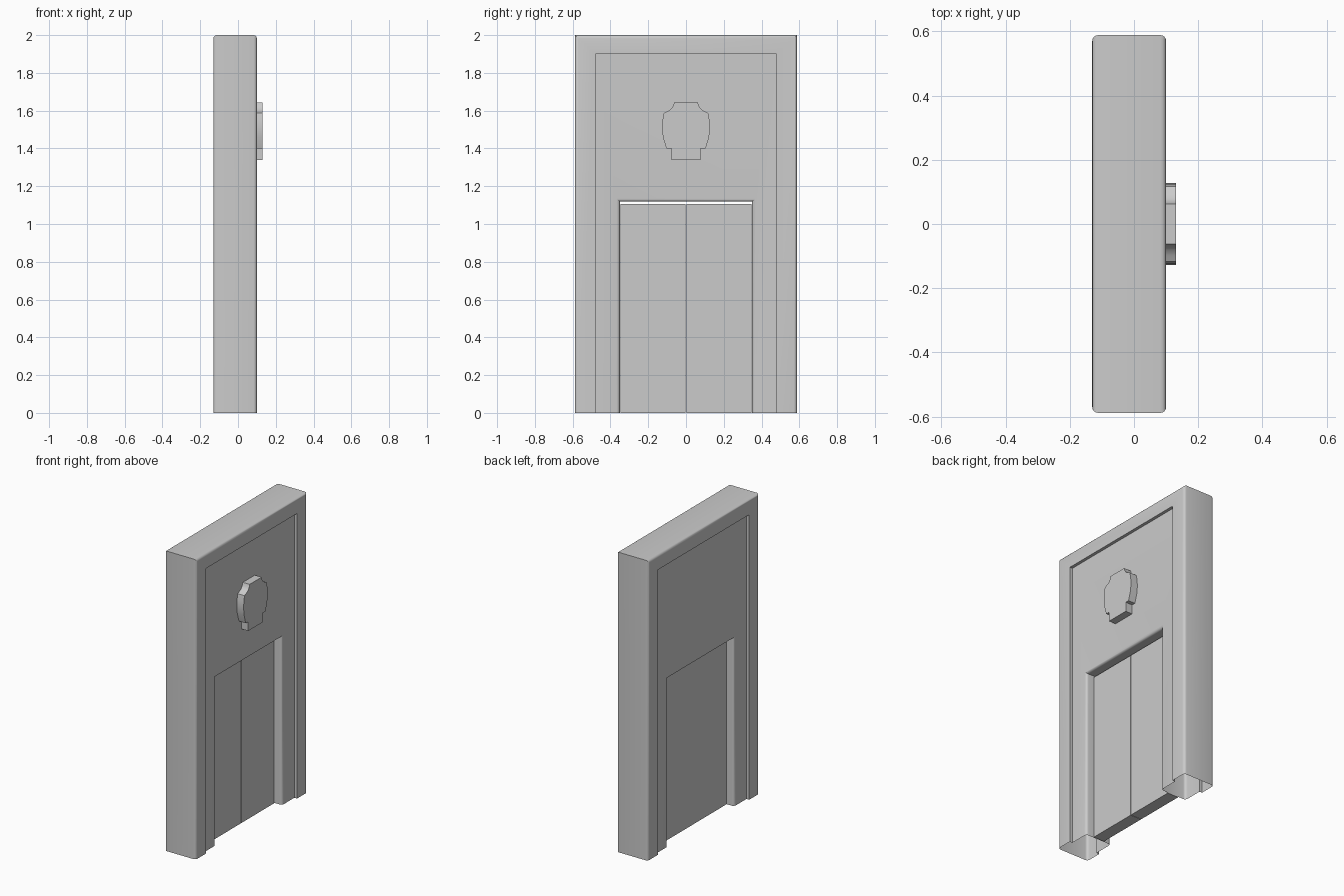
import bpy, bmesh, math

if "Cube" in bpy.data.objects:
    bpy.data.objects.remove(bpy.data.objects["Cube"])


def finish(name, bm, smooth=True):
    bmesh.ops.recalc_face_normals(bm, faces=bm.faces[:])
    me = bpy.data.meshes.new(name)
    bm.to_mesh(me)
    bm.free()
    ob = bpy.data.objects.new(name, me)
    bpy.context.collection.objects.link(ob)
    if smooth:
        bpy.ops.object.select_all(action='DESELECT')
        ob.select_set(True)
        bpy.context.view_layer.objects.active = ob
        bpy.ops.object.shade_smooth_by_angle(angle=math.radians(40))
    return ob


# Door frame: a stepped profile (half width, height, x) swept round an arch, open underneath
profile = [(0.588, 2.0, -0.13), (0.588, 2.0, 0.10), (0.48, 1.9, 0.10), (0.48, 1.9, 0.08),
           (0.35, 1.118, 0.08), (0.35, 1.118, -0.11), (0.48, 1.9, -0.11), (0.48, 1.9, -0.13)]
bm = bmesh.new()
rings = [[bm.verts.new(p) for p in ((x, -w, 0), (x, -w, h), (x, w, h), (x, w, 0))]
         for w, h, x in profile]
for i, a in enumerate(rings):
    b = rings[(i + 1) % len(rings)]
    for j in range(3):
        bm.faces.new((a[j], a[j + 1], b[j + 1], b[j]))
# Round the outer edges and the edges of the opening
rounded = [bm.edges.get((rings[i][j], rings[i][j + 1])) for i in (0, 1, 4, 5) for j in range(3)]
bmesh.ops.bevel(bm, geom=rounded, offset=0.018, offset_type='OFFSET', segments=4,
                profile=0.5, affect='EDGES')
finish("door_frame", bm)

# Two sliding door leaves
for name, side in (("door_leaf_left", -1), ("door_leaf_right", 1)):
    bm = bmesh.new()
    bmesh.ops.create_cube(bm, size=1)
    for v in bm.verts:
        v.co.x = -0.015 + v.co.x * 0.08
        v.co.y = side * 0.1735 + v.co.y * 0.344
        v.co.z = (v.co.z + 0.5) * 1.106
    finish(name, bm, smooth=False)

# Raised wall plaque: half outline mirrored and extruded
half = [(0.063, 1.643), (0.068, 1.625), (0.08, 1.608), (0.098, 1.597), (0.117, 1.588),
        (0.124, 1.55), (0.127, 1.51), (0.122, 1.46), (0.104, 1.40), (0.078, 1.40), (0.078, 1.338)]
outline = half + [(-y, z) for y, z in reversed(half)]
bm = bmesh.new()
face = bm.faces.new([bm.verts.new((0.078, y, z)) for y, z in outline])
top = bmesh.ops.extrude_face_region(bm, geom=[face], use_keep_orig=True)
for v in top["geom"]:
    if isinstance(v, bmesh.types.BMVert):
        v.co.x = 0.13
finish("plaque", bm)
